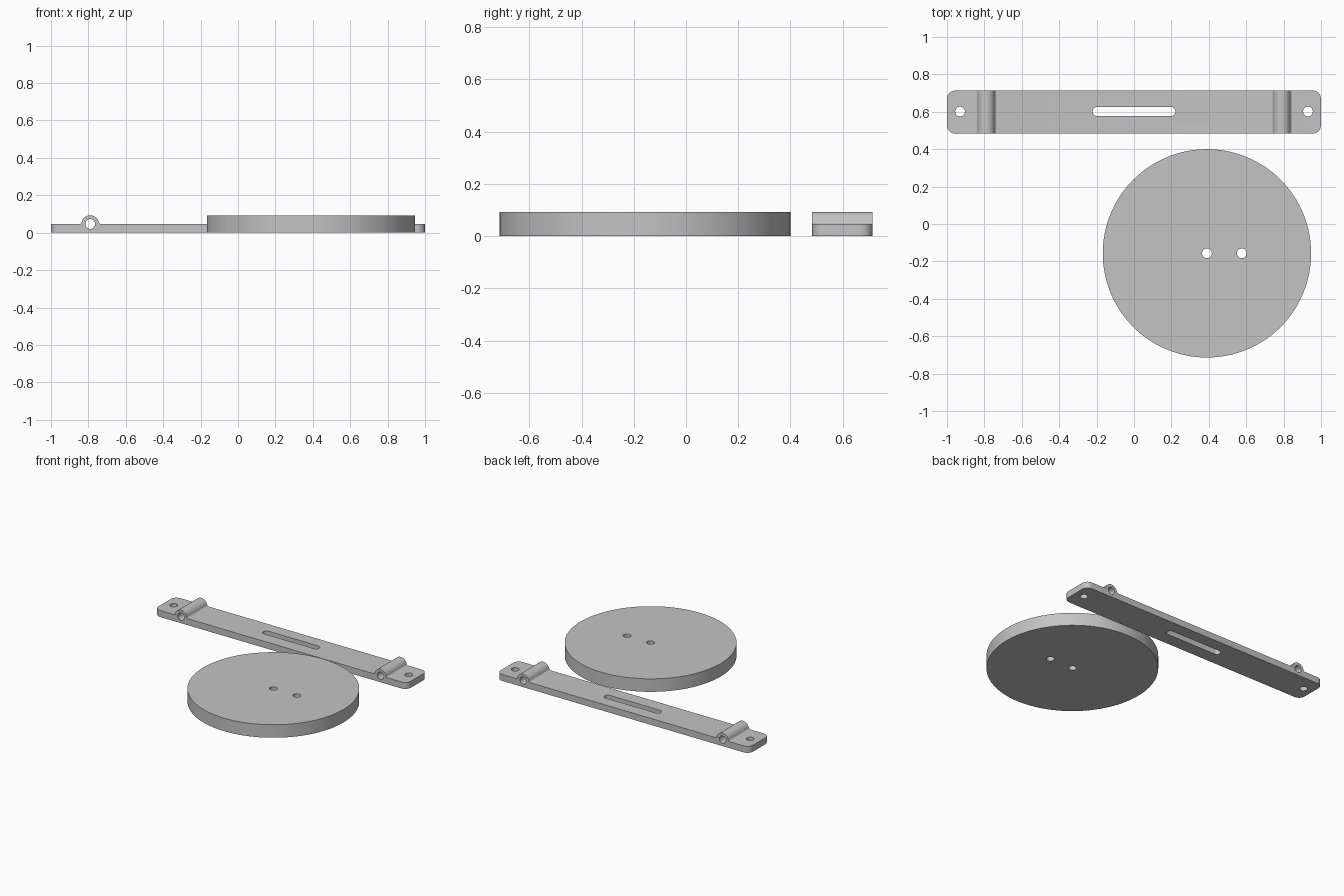
import bpy, bmesh, math

if "Cube" in bpy.data.objects:
    bpy.data.objects.remove(bpy.data.objects["Cube"])

grey = bpy.data.materials.new("light_grey")
grey.diffuse_color = (0.55, 0.55, 0.55, 1)
grey.use_nodes = True
grey.node_tree.nodes["Principled BSDF"].inputs["Base Color"].default_value = grey.diffuse_color

T = 0.0465                # bar thickness, also the hinge radius
Y0, Y1 = 0.483, 0.714     # bar front and back
YM = (Y0 + Y1) / 2
HINGE_X = 0.79
HOLE_R = 0.026


def arc(cx, cz, r, a0, a1, n):
    return [(cx + r * math.cos(a0 + (a1 - a0) * i / n),
             cz + r * math.sin(a0 + (a1 - a0) * i / n)) for i in range(n + 1)]


def prism(name, points, offset, along_y=False):
    """Extrude a closed outline along z, or along y when along_y is set."""
    start, end = offset
    place = (lambda a, b, d: (a, d, b)) if along_y else (lambda a, b, d: (a, b, d))
    bm = bmesh.new()
    face = bm.faces.new([bm.verts.new(place(a, b, start)) for a, b in points])
    ext = bmesh.ops.extrude_face_region(bm, geom=[face])
    move = (0, end - start, 0) if along_y else (0, 0, end - start)
    bmesh.ops.translate(bm, vec=move,
                        verts=[v for v in ext["geom"] if isinstance(v, bmesh.types.BMVert)])
    bmesh.ops.recalc_face_normals(bm, faces=bm.faces)
    me = bpy.data.meshes.new(name)
    bm.to_mesh(me)
    bm.free()
    me.materials.append(grey)
    ob = bpy.data.objects.new(name, me)
    bpy.context.collection.objects.link(ob)
    return ob


def slot(x0, x1, y, r):
    """Outline of a hole, stretched into a slot between x0 and x1."""
    if x0 == x1:
        return arc(x0, y, r, 0, 2 * math.pi, 32)[:-1]
    return (arc(x1, y, r, -math.pi / 2, math.pi / 2, 16)
            + arc(x0, y, r, math.pi / 2, 3 * math.pi / 2, 16))


def finish(ob, cutters):
    """Cut the holes, then shade smooth with sharp edges."""
    for c in cutters:
        m = ob.modifiers.new("hole", "BOOLEAN")
        m.operation, m.solver, m.object = "DIFFERENCE", "EXACT", c
    bpy.context.view_layer.update()
    me = bpy.data.meshes.new_from_object(
        ob.evaluated_get(bpy.context.evaluated_depsgraph_get()))
    ob.modifiers.clear()
    ob.data = me
    for c in cutters:
        bpy.data.objects.remove(c)
    bpy.ops.object.select_all(action="DESELECT")
    ob.select_set(True)
    bpy.context.view_layer.objects.active = ob
    bpy.ops.object.shade_smooth_by_angle(angle=math.radians(30))


# Round disc with a centre hole and an offset hole
DX, DY = 0.39, -0.157
disc = prism("disc", arc(DX, DY, 0.557, 0, 2 * math.pi, 128)[:-1], (0, 0.093))
finish(disc, [prism("cutter", slot(x, x, DY, HOLE_R), (-0.1, 0.2))
              for x in (DX, DX + 0.186)])

# Bar side profile with two filleted hinge barrels
F = 0.012
D = math.sqrt((T + F) ** 2 - F ** 2)
A = math.atan2(F, D)
profile = [(-1, 0), (1, 0), (1, T)]
for cx in (HINGE_X, -HINGE_X):
    profile += arc(cx + D, T + F, F, -math.pi / 2, -math.pi + A, 6)
    profile += arc(cx, T, T, A, math.pi - A, 24)[1:-1]
    profile += arc(cx - D, T + F, F, -A, -math.pi / 2, 6)
profile.append((-1, T))
bar = prism("bar", profile, (Y0, Y1), along_y=True)

# Rounded bar corners
bm = bmesh.new()
bm.from_mesh(bar.data)
corners = [e for e in bm.edges
           if all(abs(abs(v.co.x) - 1) < 1e-4 for v in e.verts)
           and abs(e.verts[0].co.z - e.verts[1].co.z) > 0.01]
bmesh.ops.bevel(bm, geom=corners, offset=0.046, segments=10, profile=0.5,
                affect="EDGES")
bm.to_mesh(bar.data)
bm.free()

# Screw holes, central slot and hinge pin bores
holes = [prism("cutter", slot(a, b, YM + 0.003, r), (-0.1, 0.2))
         for a, b, r in ((-0.93, -0.93, HOLE_R), (0.93, 0.93, HOLE_R),
                         (-0.197, 0.197, 0.0245))]
holes += [prism("cutter", slot(x, x, T, HOLE_R), (Y0 - 0.1, Y1 + 0.1), along_y=True)
          for x in (-HINGE_X, HINGE_X)]
finish(bar, holes)
